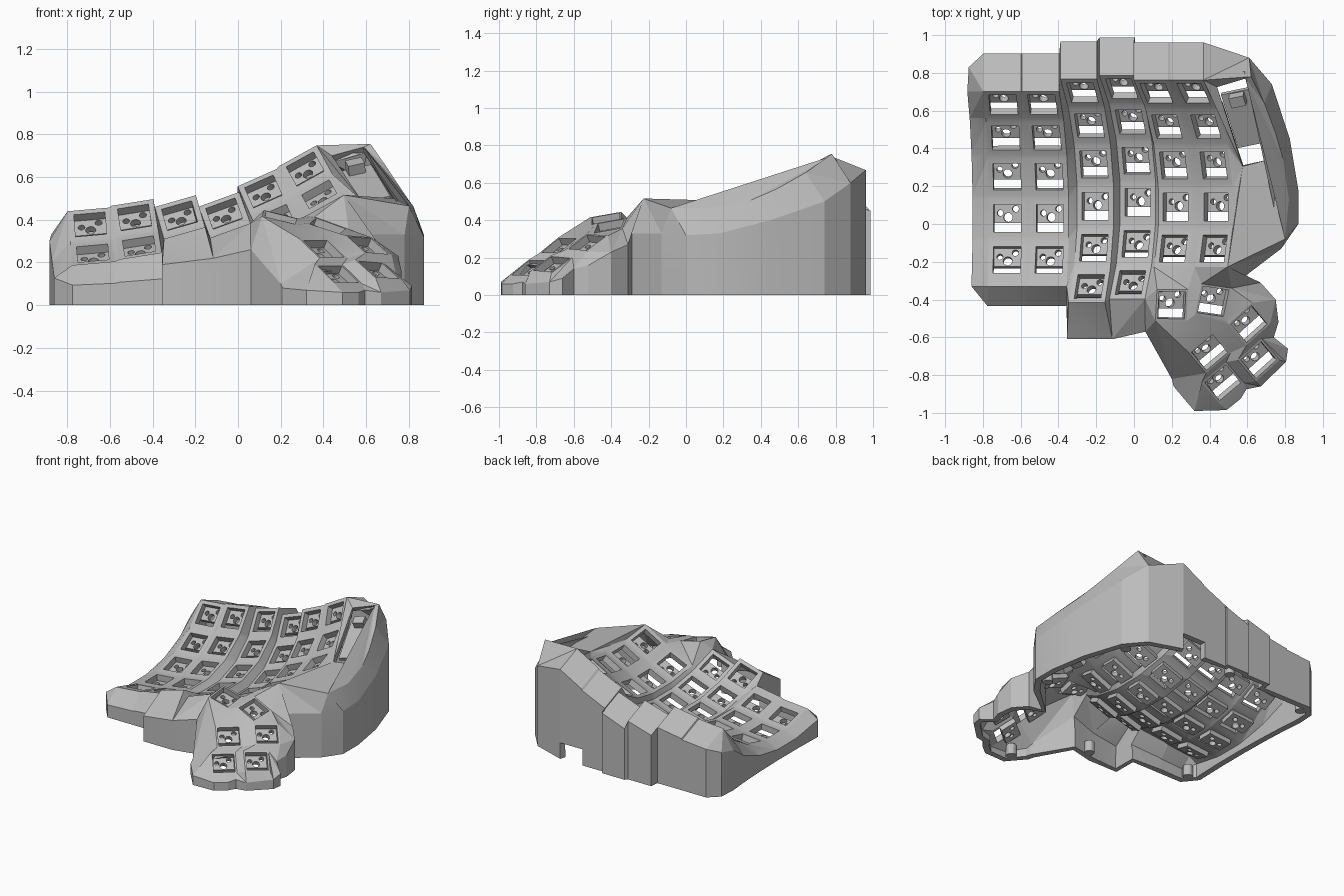
import bpy, bmesh
from math import sin, cos, radians
from mathutils import Matrix, Vector

cube = bpy.data.objects.get("Cube")
if cube:
    bpy.data.objects.remove(cube, do_unlink=True)

grey = bpy.data.materials.new("shell grey")
grey.use_nodes = True
grey.diffuse_color = (0.5, 0.5, 0.5, 1)
grey.node_tree.nodes["Principled BSDF"].inputs["Base Color"].default_value = (0.5, 0.5, 0.5, 1)

HOLE, PITCH, RADIUS = 0.073, 0.1, 0.85
STEP = radians(15)
THICK = 0.045


def make_object(name, mesh_builder):
    mesh = bpy.data.meshes.new(name)
    mesh_builder.to_mesh(mesh)
    mesh_builder.free()
    mesh.materials.append(grey)
    obj = bpy.data.objects.new(name, mesh)
    bpy.context.collection.objects.link(obj)
    return obj


def box(name, size, centre, matrix=Matrix()):
    b = bmesh.new()
    place = matrix @ Matrix.Translation(centre) @ Matrix.Diagonal((*size, 1))
    bmesh.ops.create_cube(b, size=1, matrix=place)
    return make_object(name, b)


def apply_modifier(obj, kind, **settings):
    mod = obj.modifiers.new(kind.lower(), kind)
    for key, value in settings.items():
        setattr(mod, key, value)
    bpy.ops.object.select_all(action='DESELECT')
    obj.select_set(True)
    bpy.context.view_layer.objects.active = obj
    bpy.ops.object.modifier_apply(modifier=mod.name)


# Shell surface helpers
bm = bmesh.new()
cache = {}


def face(*points):
    verts = []
    for p in points:
        key = tuple(round(c, 4) for c in p)
        if key not in cache:
            cache[key] = bm.verts.new(key)
        if cache[key] not in verts:
            verts.append(cache[key])
    if len(verts) > 2 and not bm.faces.get(verts):
        bm.faces.new(verts)


def lengths(line):
    run = [0.0]
    for p, q in zip(line, line[1:]):
        run.append(run[-1] + (q - p).length)
    return [r / (run[-1] or 1) for r in run]


def bridge(a, b):
    """Zip two polylines together with triangles."""
    ta, tb, i, j = lengths(a), lengths(b), 0, 0
    while i < len(a) - 1 or j < len(b) - 1:
        if j == len(b) - 1 or (i < len(a) - 1 and ta[i + 1] <= tb[j + 1]):
            face(a[i], a[i + 1], b[j])
            i += 1
        else:
            face(a[i], b[j + 1], b[j])
            j += 1


def vectors(*points):
    return [Vector(p) for p in points]


key_frames = []


def key(matrix, half, front):
    """Square plate with a switch hole; returns its four corners."""
    key_frames.append(matrix)
    order = [('bl', -1, -1), ('br', 1, -1), ('tr', 1, 1), ('tl', -1, 1)]
    outer = [matrix @ Vector((x * half, half if y > 0 else -front, 0)) for _, x, y in order]
    inner = [matrix @ Vector((x * HOLE, y * HOLE, 0)) for _, x, y in order]
    for i in range(4):
        n = (i + 1) % 4
        face(outer[i], outer[n], inner[n], inner[i])
    return {o[0]: p for o, p in zip(order, outer)}


# Finger columns: centre and tilt
columns = [((-.67, .03, .13), 5), ((-.445, .03, .165), 9), ((-.205, .095, .18), 16),
           ((.02, .115, .195), 20), ((.22, .09, .305), 24), ((.435, .09, .42), 29)]
keys = []
for c, (centre, tilt) in enumerate(columns):
    base = Matrix.Translation(centre) @ Matrix.Rotation(-radians(tilt), 4, 'Y')
    col = {}
    for row in range(-2 if c in (2, 3) else -1, 4):
        t = row * STEP
        m = base @ Matrix.Translation((0, RADIUS * sin(t), RADIUS * (1 - cos(t))))
        col[row] = key(m @ Matrix.Rotation(t, 4, 'X'), PITCH, 0.145 if c < 2 and row == -1 else PITCH)
        if row - 1 in col:
            low = col[row - 1]
            face(low['tl'], low['tr'], col[row]['br'], col[row]['bl'])
    keys.append(col)


def edge(c, side, first=-1):
    return [keys[c][r][v + side] for r in range(first, 4) for v in 'bt']


for c in range(5):
    start = -2 if c == 2 else -1
    left, right = edge(c, 'r', start), edge(c + 1, 'l', start)
    for i in range(len(left) - 1):
        face(left[i], right[i], right[i + 1], left[i + 1])
A, B, C, D, E, F = keys
face(B[-1]['br'], C[-1]['bl'], C[-2]['tl'])
face(B[-1]['br'], C[-2]['tl'], C[-2]['bl'])
face(D[-1]['br'], E[-1]['bl'], D[-2]['tr'])

# Thumb keys: centre, yaw, pitch, roll
thumbs = [((.20, -.43, .41), -3, 10, 14), ((.42, -.41, .37), -12, 10, 20),
          ((.61, -.53, .28), 40, 30, 4), ((.40, -.68, .265), 40, 32, 0),
          ((.66, -.72, .165), 40, 30, 4), ((.47, -.84, .145), 40, 32, 0)]
cluster = []
for centre, yaw, pitch, roll in thumbs:
    m = Matrix.Translation(centre)
    for angle, axis in ((yaw, 'Z'), (pitch, 'X'), (roll, 'Y')):
        m = m @ Matrix.Rotation(radians(angle), 4, axis)
    cluster.append(key(m, 0.085, 0.085))
T, U, V, W, X, Y = cluster
face(T['tr'], U['tl'], U['bl'], T['br'])
face(T['bl'], T['br'], W['tr'], W['tl'])
face(U['br'], U['tr'], V['tr'], V['tl'])
face(T['br'], U['bl'], W['tr'])
face(U['bl'], U['br'], V['tl'], W['tr'])
face(W['tr'], V['tl'], V['bl'], W['br'])
face(W['bl'], W['br'], Y['tr'], Y['tl'])
face(V['bl'], V['br'], X['tr'], X['tl'])
face(W['br'], V['bl'], X['tl'], Y['tr'])
face(Y['tr'], X['tl'], X['bl'], Y['br'])
bridge([D[-2]['br'], D[-2]['tr'], E[-1]['bl'], E[-1]['br'], F[-1]['bl'], F[-1]['br']],
       [T['bl'], T['tl'], T['tr'], U['tl'], U['tr']])

# Right shoulder with the slanted display opening
ridge = vectors((.62, .78, .755), (.69, .64, .655), (.75, .48, .565), (.79, .34, .505),
                (.82, .13, .465), (.80, -.08, .465))
tl, tr, br, bl = vectors((.44, .725, .70), (.59, .77, .74), (.725, .345, .50), (.575, .305, .495))
corner_back, corner_front = F[3]['tr'], F[-1]['br']
bridge(edge(5, 'r'), [bl, tl])
bridge([corner_back, ridge[0]], [tl, tr])
bridge(ridge, [tr, br])
face(corner_front, bl, br, ridge[-1])

# Outer rim, section by section around the case
left_in = edge(0, 'l')
left_out = [Vector((p.x - .085, p.y, p.z * .68)) for p in left_in]
back_in = [col[3][v] for col in keys for v in ('tl', 'tr')]
back_out = [p + Vector((0, .2, -.08)) for p in back_in]
front_in = [B[-1]['br'], B[-1]['bl'], A[-1]['br'], A[-1]['bl']]
front_out = [Vector((p.x, p.y - .105, p.z * .5)) for p in front_in]
sections = [
    (left_in, left_out),
    ([left_in[-1]], vectors((-.875, .83, .33)) + back_out[:1]),
    (back_in, back_out),
    ([corner_back] + ridge + [corner_front],
     vectors((.61, .88, .6), (.73, .74, .5), (.825, .45, .4), (.87, .18, .33),
             (.87, 0, .32), (.78, -.13, .33), (.57, -.29, .33))),
    ([corner_front, U['tr'], V['tr'], V['br']],
     vectors((.67, -.31, .27), (.75, -.4, .23), (.765, -.52, .16))),
    ([V['br'], X['tr'], X['br'], X['bl']],
     vectors((.74, -.6, .14), (.815, -.66, .09), (.805, -.73, .07), (.67, -.86, .06))),
    ([X['bl'], Y['br'], Y['bl']],
     vectors((.595, -.875, .07), (.565, -.925, .06), (.49, -.985, .06))),
    ([Y['bl'], Y['tl'], W['bl'], W['tl'], T['bl']],
     vectors((.32, -.99, .07), (.21, -.86, .08), (.2, -.82, .1), (.06, -.57, .26))),
    ([T['bl'], D[-2]['br']], []),
    ([D[-2]['br'], D[-2]['bl'], C[-2]['br'], C[-2]['bl']],
     vectors((-.115, -.61, .22), (-.355, -.61, .19))),
    ([C[-2]['bl'], B[-1]['br']], front_out[:1]),
    (front_in, front_out),
    ([left_in[0]], left_out[:1]),
]
rim = []
for inner, outer in sections:
    line = outer if not rim or outer[:1] == rim[-1:] else rim[-1:] + outer
    bridge(inner, line)
    rim += line[1:] if rim else line

# Walls down to the ground, with a cable cutout at the back
for p, q in zip(rim, rim[1:]):
    p_mid, q_mid = (Vector((v.x, v.y, min(.12, v.z * .5))) for v in (p, q))
    face(p, q, q_mid, p_mid)
    if not (p.y > .9 and q.y > .9 and .015 < p.x < .3 and q.x > p.x + .005 and p.z > .4):
        face(p_mid, q_mid, Vector((q.x, q.y, 0)), Vector((p.x, p.y, 0)))

bmesh.ops.recalc_face_normals(bm, faces=bm.faces)
if sum(f.normal.z * f.calc_area() for f in bm.faces) < 0:
    bmesh.ops.reverse_faces(bm, faces=bm.faces)
shell = make_object("case_shell", bm)
apply_modifier(shell, 'SOLIDIFY', thickness=THICK, offset=-1)
bpy.ops.object.shade_smooth_by_angle(angle=radians(14))

# Switch sockets: one drilled plate shared by every key
socket = box("switch_socket", (.18, .115, .035), (0, .032, -THICK - .016))
drill = bmesh.new()
for x, y, r in ((0, 0.005, .024), (-.042, .028, .016), (.04, .05, .017)):
    bmesh.ops.create_cone(drill, cap_ends=True, segments=16, radius1=r, radius2=r, depth=.3,
                          matrix=Matrix.Translation((x, y, -.06)))
cutter = make_object("socket_drill", drill)
cutter.hide_render = True
apply_modifier(socket, 'BOOLEAN', object=cutter, operation='DIFFERENCE', solver='EXACT')
bpy.data.objects.remove(cutter, do_unlink=True)
socket.matrix_world = key_frames[0]
for m in key_frames[1:]:
    copy = socket.copy()
    copy.matrix_world = m
    bpy.context.collection.objects.link(copy)

# Display tray below the slanted opening
up = (tl + tr - bl - br).normalized()
normal = (tr - tl).cross(up).normalized()
frame = Matrix((up.cross(normal), up, normal)).transposed().to_4x4()
frame.translation = (tl + tr + bl + br) / 4
box("display_tray", (.17, .33, .025), (0, 0, -.06), frame)
box("display_plug", (.08, .06, .06), (0, .13, -.025), frame)

# Screw posts inside the walls
for x, y in ((-.77, -.35), (-.78, .82), (-.1, .89), (.66, .7), (.78, .02), (-.05, -.53), (.33, -.9)):
    post = bmesh.new()
    bmesh.ops.create_cone(post, cap_ends=True, segments=16, radius1=.035, radius2=.035, depth=.08,
                          matrix=Matrix.Translation((x, y, .04)))
    make_object("screw_post", post)
